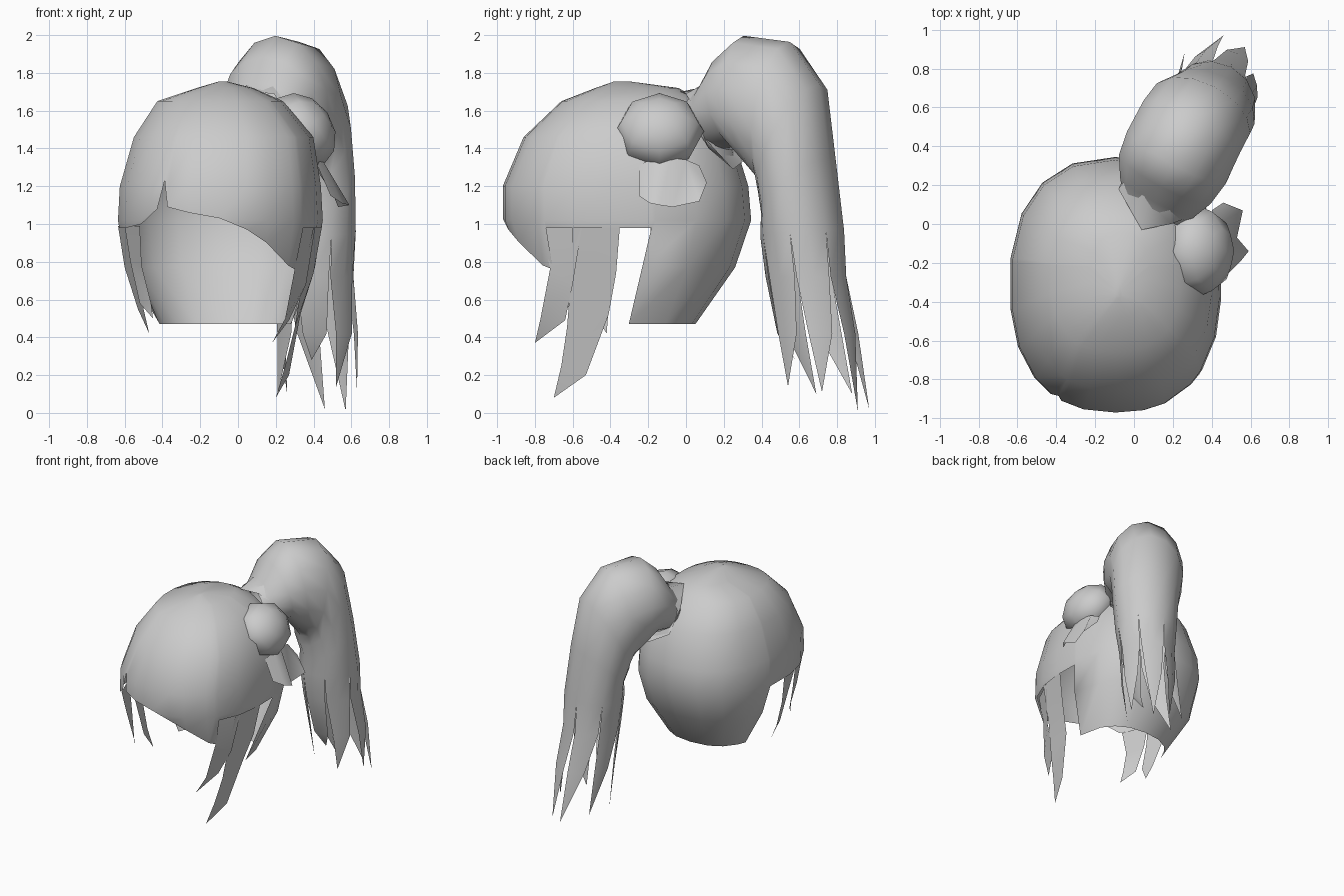
import bpy, bmesh, math
from mathutils import Vector

if "Cube" in bpy.data.objects:
    bpy.data.objects.remove(bpy.data.objects["Cube"])

grey = bpy.data.materials.new("hair_grey")
grey.diffuse_color = (0.6, 0.6, 0.6, 1)
grey.use_nodes = True
grey.node_tree.nodes["Principled BSDF"].inputs["Base Color"].default_value = grey.diffuse_color


def build(name, verts, faces):
    """Make a smooth, welded mesh object."""
    me = bpy.data.meshes.new(name)
    me.from_pydata([tuple(v) for v in verts], [], faces)
    bm = bmesh.new()
    bm.from_mesh(me)
    bmesh.ops.remove_doubles(bm, verts=bm.verts, dist=0.0005)
    bmesh.ops.recalc_face_normals(bm, faces=bm.faces)
    for f in bm.faces:
        f.smooth = True
    bm.to_mesh(me)
    bm.free()
    me.materials.append(grey)
    ob = bpy.data.objects.new(name, me)
    bpy.context.collection.objects.link(ob)
    return ob


def lerp_table(table, t):
    """Linear lookup in rows sorted by a falling first value."""
    for a, b in zip(table, table[1:]):
        if t >= b[0]:
            k = (t - a[0]) / (b[0] - a[0])
            return [p + (q - p) * k for p, q in zip(a, b)]
    return table[-1]


# --- Hair cap: rings as z, x min, x max, y min, y max
RINGS = [(1.755, -0.10, -0.06, -0.38, -0.30), (1.72, -0.22, 0.08, -0.48, -0.04),
         (1.65, -0.43, 0.24, -0.66, 0.09),
         (1.46, -0.555, 0.40, -0.86, 0.25), (1.20, -0.63, 0.44, -0.97, 0.33),
         (1.02, -0.64, 0.45, -0.97, 0.345), (0.77, -0.60, 0.41, -0.88, 0.26),
         (0.47, -0.43, 0.28, -0.68, 0.05)]
# Hem height by direction in degrees: back panel, temples, fringe
HEM = [(10, 0.47), (8.5, 0.98), (-4, 0.98), (-20, 0.98), (-38, 0.98), (-41, 0.76),
       (-48, 0.78), (-66, 0.90), (-78, 0.97), (-90, 1.03), (-104, 1.06),
       (-117, 1.09), (-120, 1.23), (-124, 1.08), (-137, 1.0), (-155, 0.98),
       (-172, 0.98), (-188, 0.98), (-189.5, 0.47)]
HEM += [(-190 - 20 * i, 0.47) for i in range(1, 8)]
# The back panel edges lean toward the hem
LEAN = {10: -9, -189.5: -9}


def power(v):
    return math.copysign(abs(v) ** 0.84, v)


def cap_point(deg, z):
    _, x0, x1, y0, y1 = lerp_table(RINGS, z)
    a = math.radians(deg + LEAN.get(deg, 0) * max(0, (0.98 - z) / 0.51))
    return ((x0 + x1) / 2 + (x1 - x0) / 2 * power(math.cos(a)),
            (y0 + y1) / 2 + (y1 - y0) / 2 * power(math.sin(a)), z)


levels = [r[0] for r in RINGS]
verts, faces = [], []
n, m = len(HEM), len(levels)
for deg, hem in HEM:
    verts += [cap_point(deg, max(z, hem)) for z in levels]
for i in range(n):
    k = (i + 1) % n
    for j in range(m - 1):
        quad = []
        for v in (i * m + j, i * m + j + 1, k * m + j + 1, k * m + j):
            if all(Vector(verts[v]) != Vector(verts[q]) for q in quad):
                quad.append(v)
        if len(quad) > 2:
            faces.append(quad)
faces.append([i * m for i in range(n)])
build("hair_cap", verts, faces)


# --- Side locks: left/right pairs running down to a tip
def lock(name, pairs, tip):
    v = [p for pair in pairs for p in pair] + [tip]
    f = [(2 * i, 2 * i + 1, 2 * i + 3, 2 * i + 2) for i in range(len(pairs) - 1)]
    f.append((len(v) - 3, len(v) - 2, len(v) - 1))
    build(name, v, f)


lock("right_front_lock",
     [((.41, -.55, .99), (.31, -.76, .99)), ((.36, -.60, .68), (.30, -.72, .76)),
      ((.27, -.64, .49), (.25, -.77, .50))], (.18, -.80, .37))
lock("right_long_lock",
     [((.445, -.35, .99), (.40, -.60, .99)), ((.40, -.37, .74), (.34, -.61, .70)),
      ((.33, -.41, .52), (.30, -.63, .45)), ((.27, -.53, .20), (.25, -.66, .25))],
     (.20, -.70, .08))
lock("left_back_lock",
     [((-.635, -.36, .99), (-.60, -.55, .99)), ((-.60, -.38, .77), (-.56, -.52, .80)),
      ((-.53, -.41, .55), (-.50, -.50, .55))], (-.47, -.42, .42))
lock("left_front_lock",
     [((-.60, -.55, .99), (-.52, -.76, .99)), ((-.57, -.56, .80), (-.51, -.70, .78)),
      ((-.52, -.60, .58), (-.46, -.68, .58))], (-.45, -.70, .50))

# --- Ponytail: rings as centre y, z, tilt in degrees, depth, width, x shift
TAIL = [(0.07, 1.55, 95, 0.15, 0.17, -0.03), (0.14, 1.57, 100, 0.18, 0.22, -0.04),
        (0.24, 1.64, 103, 0.25, 0.275, -0.05), (0.35, 1.63, 98, 0.37, 0.295, -0.05),
        (0.49, 1.585, 80, 0.385, 0.29, -0.055), (0.565, 1.44, 62, 0.34, 0.28, -0.045),
        (0.595, 1.20, 40, 0.24, 0.255, -0.02), (0.615, 0.95, 5, 0.22, 0.235, -0.015)]
SEG = 14
SIDE = Vector((0.88, -0.47, 0))


def tail_point(y, z, tilt, depth, width, shift, a):
    t = math.radians(tilt)
    c = Vector((0.41 + (y - 0.61) * 0.53 + shift, y, z))
    u = Vector((0.47 * math.cos(t), 0.88 * math.cos(t), math.sin(t)))
    return c + u * depth * math.cos(a) + SIDE * width * math.sin(a)


step = 2 * math.pi / SEG
verts = [tail_point(*r, step * i) for r in TAIL for i in range(SEG)]
faces = [(j * SEG + i, j * SEG + (i + 1) % SEG,
          (j + 1) * SEG + (i + 1) % SEG, (j + 1) * SEG + i)
         for j in range(len(TAIL) - 1) for i in range(SEG)]
# Strands split off the last ring, narrow and end in points
TIPS = [(.57, .91, .01), (.63, .72, .11), (.52, .54, .14), (.39, .58, .28),
        (.21, .69, .10), (.26, .88, .10), (.46, .97, .02)]
base = (len(TAIL) - 1) * SEG
for s, tip in enumerate(TIPS):
    mid = step * (2 * s)
    ids = [base + (2 * s + d) % SEG for d in (-1, 0, 1)]
    for z, r, y, spread, pull in ((0.72, 0.215, 0.635, 0.95, 0),
                                  (0.42, 0.22, 0.67, 0.66, 0.25)):
        new = len(verts)
        for d in (-1, 0, 1):
            p = tail_point(y, z, 0, r, r * 0.98, -0.02, mid + d * step * spread)
            c = tail_point(y, z, 0, r, r * 0.98, -0.02, mid)
            verts.append(p + Vector((tip[0] - c.x, tip[1] - c.y, 0)) * pull)
        for k in (0, 1):
            faces.append((ids[k], ids[k + 1], new + k + 1, new + k))
        ids = [new, new + 1, new + 2]
    verts.append(tip)
    faces += [(ids[0], ids[1], len(verts) - 1), (ids[1], ids[2], len(verts) - 1)]
build("ponytail", verts, faces)

# --- Jagged collar flaring from the ponytail root
outer = [(.19, .00, 1.69), (.04, -.03, 1.70), (-.08, .18, 1.62), (-.04, .27, 1.42),
         (.12, .30, 1.33), (.30, .25, 1.29), (.34, .12, 1.40), (.28, .06, 1.56)]
inner = [tail_point(0.14, 1.57, 100, 0.18, 0.21, -0.04, math.radians(25 - 45 * i))
         for i in range(8)]
build("ponytail_collar", outer + inner,
      [(i, (i + 1) % 8, 8 + (i + 1) % 8, 8 + i) for i in range(8)])

# --- Side bun: faceted ball tilted away from the head
bpy.ops.mesh.primitive_uv_sphere_add(segments=8, ring_count=6, radius=1,
                                     location=(0.33, -0.14, 1.49))
bun = bpy.context.object
bun.name = "side_bun"
bun.scale = (0.215, 0.235, 0.175)
bun.rotation_euler = (0, math.radians(55), 0)
bun.data.materials.append(grey)
bpy.ops.object.shade_smooth()

# --- Short fan of hair hanging below the bun
upper = [(.42, -.25, 1.31), (.44, -.17, 1.35), (.44, -.08, 1.35), (.43, .00, 1.34),
         (.40, .07, 1.31)]
lower = [(.49, -.25, 1.15), (.55, -.19, 1.11), (.59, -.14, 1.10), (.53, -.07, 1.09),
         (.56, .07, 1.12), (.46, .11, 1.22)]
build("bun_fan", upper + lower,
      [(0, 1, 6, 5), (1, 2, 7, 6), (2, 3, 8, 7), (3, 9, 8), (3, 4, 10, 9)])
